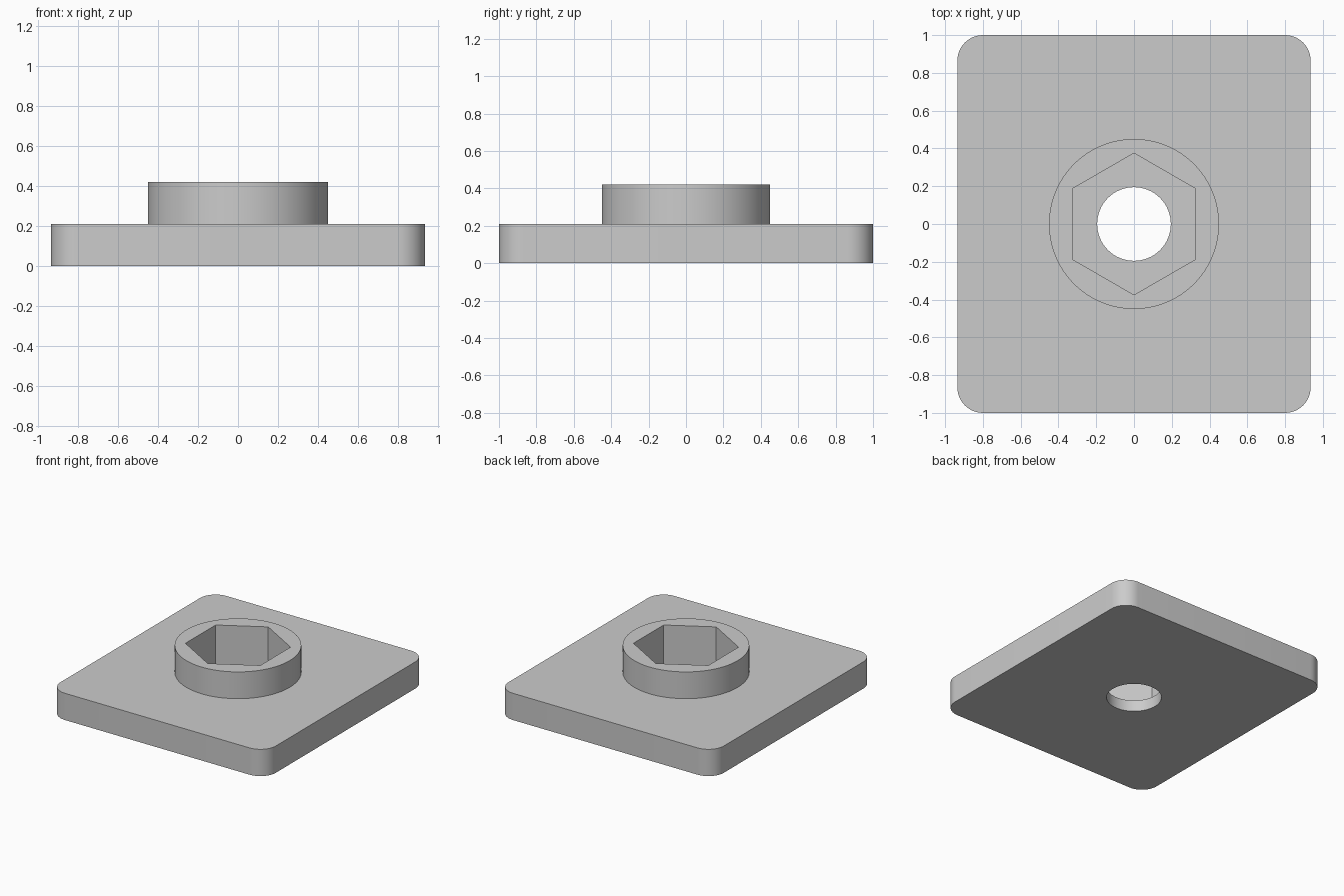
import bpy
import bmesh
import math

if "Cube" in bpy.data.objects:
    bpy.data.objects.remove(bpy.data.objects["Cube"], do_unlink=True)

HALF_X, HALF_Y, CORNER = 0.935, 1.0, 0.135
PLATE_TOP, COLLAR_TOP, POCKET_FLOOR = 0.21, 0.42, 0.088

grey = bpy.data.materials.new("light_grey")
grey.use_nodes = True
colour = (0.6, 0.6, 0.6, 1)
grey.diffuse_color = colour
grey.node_tree.nodes["Principled BSDF"].inputs["Base Color"].default_value = colour


def prism(name, outline, bottom, top):
    """Extrude a closed outline from bottom to top."""
    bm = bmesh.new()
    base = bm.faces.new([bm.verts.new((x, y, bottom)) for x, y in outline])
    walls = bmesh.ops.extrude_face_region(bm, geom=[base], use_keep_orig=True)
    raised = [v for v in walls["geom"] if isinstance(v, bmesh.types.BMVert)]
    bmesh.ops.translate(bm, verts=raised, vec=(0, 0, top - bottom))
    bmesh.ops.recalc_face_normals(bm, faces=bm.faces)
    mesh = bpy.data.meshes.new(name)
    bm.to_mesh(mesh)
    bm.free()
    mesh.materials.append(grey)
    obj = bpy.data.objects.new(name, mesh)
    bpy.context.collection.objects.link(obj)
    return obj


def polygon(radius, sides, start=0.0):
    angles = [start + math.tau * i / sides for i in range(sides)]
    return [(radius * math.cos(a), radius * math.sin(a)) for a in angles]


def rounded_rectangle(half_x, half_y, radius, steps=12):
    points = []
    for quarter, (sx, sy) in enumerate(((1, 1), (-1, 1), (-1, -1), (1, -1))):
        for i in range(steps + 1):
            a = math.pi / 2 * (quarter + i / steps)
            points.append((sx * (half_x - radius) + radius * math.cos(a),
                           sy * (half_y - radius) + radius * math.sin(a)))
    return points


def combine(target, other, operation):
    """Apply a boolean and discard the helper."""
    other.hide_render = True
    bpy.context.view_layer.objects.active = target
    mod = target.modifiers.new(operation.title(), 'BOOLEAN')
    mod.operation = operation
    mod.solver = 'EXACT'
    mod.object = other
    bpy.ops.object.modifier_apply(modifier=mod.name)
    bpy.data.objects.remove(other, do_unlink=True)


# Rounded base plate with a round collar
plate = prism("collared_plate", rounded_rectangle(HALF_X, HALF_Y, CORNER), 0, PLATE_TOP)
collar = prism("collar", polygon(0.45, 96), PLATE_TOP / 2, COLLAR_TOP)
combine(plate, collar, 'UNION')

# Hexagonal nut pocket, then the bolt hole through its floor
pocket = prism("hex_pocket_cutter", polygon(0.375, 6, math.pi / 2), POCKET_FLOOR, 0.6)
combine(plate, pocket, 'DIFFERENCE')
hole = prism("bolt_hole_cutter", polygon(0.195, 64), -0.2, 0.6)
combine(plate, hole, 'DIFFERENCE')

# Smooth round walls, crisp edges
bpy.ops.object.select_all(action='DESELECT')
plate.select_set(True)
bpy.context.view_layer.objects.active = plate
bpy.ops.object.shade_smooth_by_angle(angle=math.radians(30))
